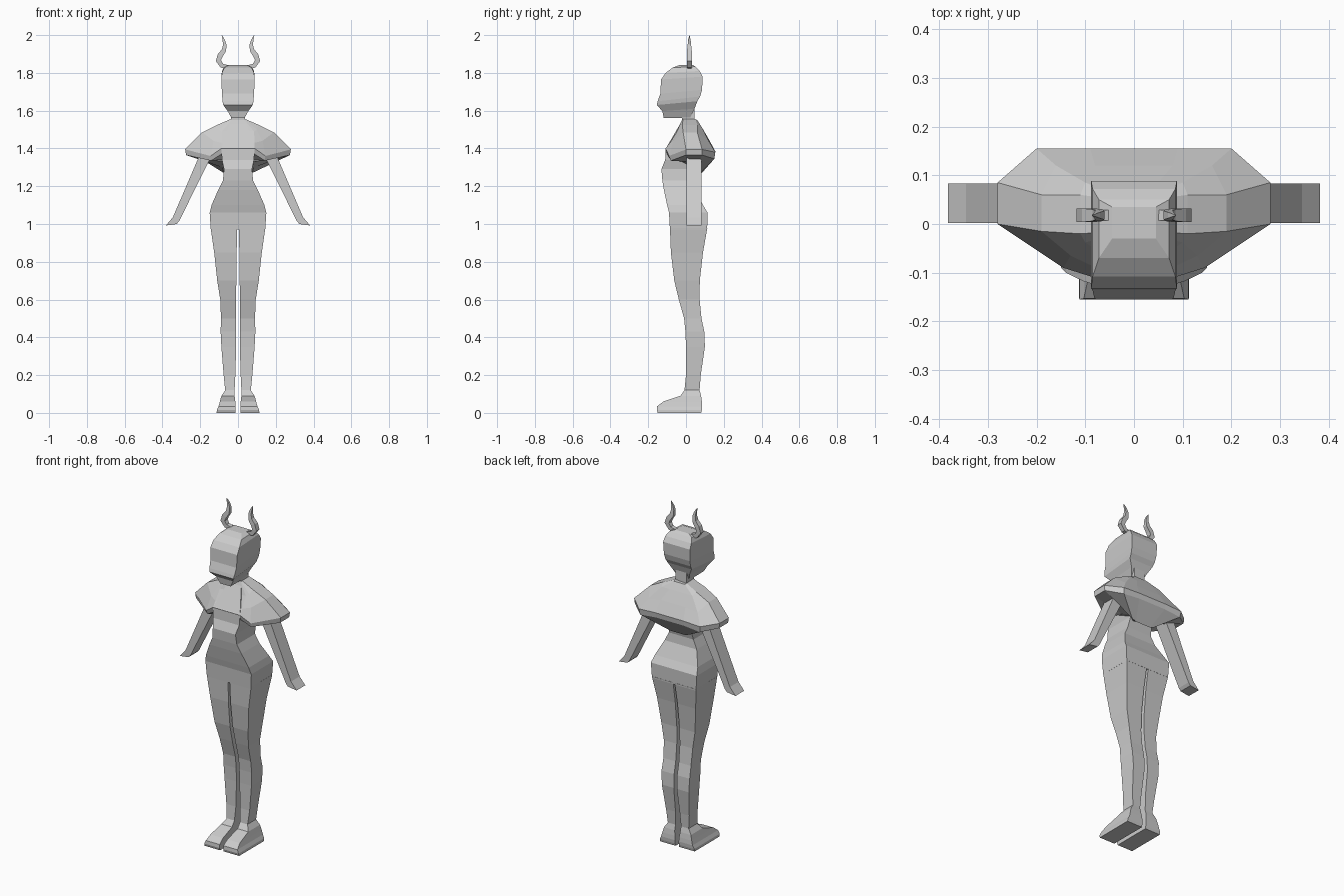
import bpy, bmesh
from mathutils import Vector

grey = bpy.data.materials.new("light_grey")
grey.diffuse_color = (0.6, 0.6, 0.6, 1)


def loft(name, rings, mirror=False):
    """Skin a stack of equal-length point rings and cap both ends."""
    bm = bmesh.new()
    rows = [[bm.verts.new(p) for p in r] for r in rings]
    n = len(rows[0])
    for a, b in zip(rows, rows[1:]):
        for i in range(n):
            j = (i + 1) % n
            bm.faces.new((a[i], a[j], b[j], b[i]))
    bm.faces.new(rows[0][::-1])
    bm.faces.new(rows[-1])
    if mirror:
        geo = bmesh.ops.duplicate(bm, geom=bm.verts[:] + bm.edges[:] + bm.faces[:])["geom"]
        for v in geo:
            if isinstance(v, bmesh.types.BMVert):
                v.co.x *= -1
    bmesh.ops.recalc_face_normals(bm, faces=bm.faces[:])
    me = bpy.data.meshes.new(name)
    bm.to_mesh(me)
    bm.free()
    me.materials.append(grey)
    ob = bpy.data.objects.new(name, me)
    bpy.context.collection.objects.link(ob)
    return ob


def box_ring(x0, x1, yf, yb, zf, zb=None):
    zb = zf if zb is None else zb
    return [(x0, yf, zf), (x1, yf, zf), (x1, yb, zb), (x0, yb, zb)]


# Legs with feet: z, inner x, outer x, front y, back y
legs = [
    (0, .012, .113, -.15, .08), (.015, .012, .112, -.155, .084),
    (.035, .012, .103, -.153, .086), (.06, .014, .096, -.12, .084),
    (.09, .018, .088, -.03, .08), (.12, .018, .068, -.008, .072),
    (.2, .014, .076, 0, .078), (.35, .01, .088, 0, .1),
    (.43, .01, .092, -.003, .097), (.5, .01, .09, -.01, .082),
    (.6, .01, .094, -.038, .072), (.7, .009, .11, -.062, .073),
    (.85, .007, .126, -.08, .09), (.98, .005, .145, -.085, .113)]
loft("legs", [box_ring(a, b, f, k, z) for z, a, b, f, k in legs], True)

# Torso: z, half width, front y, back y
torso = [
    (.97, .144, -.085, .112), (1.06, .15, -.09, .114), (1.1, .14, -.1, .09),
    (1.18, .105, -.117, .05), (1.23, .08, -.125, .045), (1.29, .074, -.13, .06),
    (1.34, .085, -.11, .07), (1.4, .088, -.107, .07), (1.54, .04, -.025, .05)]
loft("torso", [box_ring(-w, w, f, k, z) for z, w, f, k in torso])

# Shoulder cape: half rings from front to back, mirrored to the other side
cape = [
    [(.03, -.02, 1.555), (.035, -.02, 1.555), (.04, -.015, 1.555),
     (.04, .05, 1.555), (.035, .06, 1.55), (.02, .06, 1.55)],
    [(.085, -.048, 1.49), (.10, -.038, 1.50), (.11, -.02, 1.525),
     (.11, .06, 1.525), (.10, .085, 1.51), (.05, .085, 1.51)],
    [(.088, -.085, 1.43), (.13, -.065, 1.44), (.19, -.015, 1.485),
     (.19, .06, 1.485), (.16, .12, 1.44), (.08, .12, 1.45)],
    [(.088, -.108, 1.40), (.145, -.09, 1.36), (.28, 0, 1.395),
     (.28, .085, 1.395), (.20, .155, 1.38), (.09, .155, 1.385)],
    [(.088, -.1, 1.37), (.143, -.08, 1.335), (.275, 0, 1.365),
     (.275, .085, 1.365), (.195, .15, 1.345), (.09, .15, 1.355)],
    [(.08, -.07, 1.36), (.083, -.05, 1.34), (.083, 0, 1.33),
     (.083, .06, 1.30), (.075, .075, 1.27), (.05, .075, 1.26)]]
loft("shoulder_cape", [h + [(-x, y, z) for x, y, z in reversed(h)] for h in cape])

# Arms: flat outline extruded in depth
arm = [(.11, 1.42), (.18, 1.42), (.345, 1.035), (.382, .992), (.325, 1.0), (.312, 1.015)]
loft("arms", [[(x, y, z) for x, z in arm] for y in (.002, .083)], True)

# Neck and head: tilted rings (front z, back z, half width, front y, back y)
loft("neck", [box_ring(-.036, .036, -.022, .046, z) for z in (1.53, 1.64)])
head = [
    (1.56, 1.56, .034, -.118, .02), (1.598, 1.61, .055, -.125, .045),
    (1.63, 1.65, .078, -.155, .06), (1.65, 1.675, .082, -.15, .075),
    (1.69, 1.71, .085, -.136, .085), (1.765, 1.78, .088, -.132, .088),
    (1.80, 1.81, .085, -.108, .072), (1.828, 1.833, .072, -.07, .05),
    (1.843, 1.843, .045, -.03, .035)]
loft("head", [box_ring(-w, w, f, k, zf, zb) for zf, zb, w, f, k in head])

# Horns: square sections swept along an S-shaped path (x, z, width)
path = [(.045, 1.828, .02), (.085, 1.838, .024), (.104, 1.865, .028), (.094, 1.893, .028),
        (.074, 1.92, .024), (.07, 1.95, .018), (.076, 1.975, .012), (.086, 2.0, .001)]
rings = []
for i, (x, z, w) in enumerate(path):
    a, b = path[max(i - 1, 0)], path[min(i + 1, len(path) - 1)]
    t = Vector((b[0] - a[0], b[1] - a[1])).normalized()
    nx, nz, d = t.y * w / 2, -t.x * w / 2, w / 2
    rings.append([(x + nx, .018 - d, z + nz), (x + nx, .018 + d, z + nz),
                  (x - nx, .018 + d, z - nz), (x - nx, .018 - d, z - nz)])
loft("horns", rings, True)
